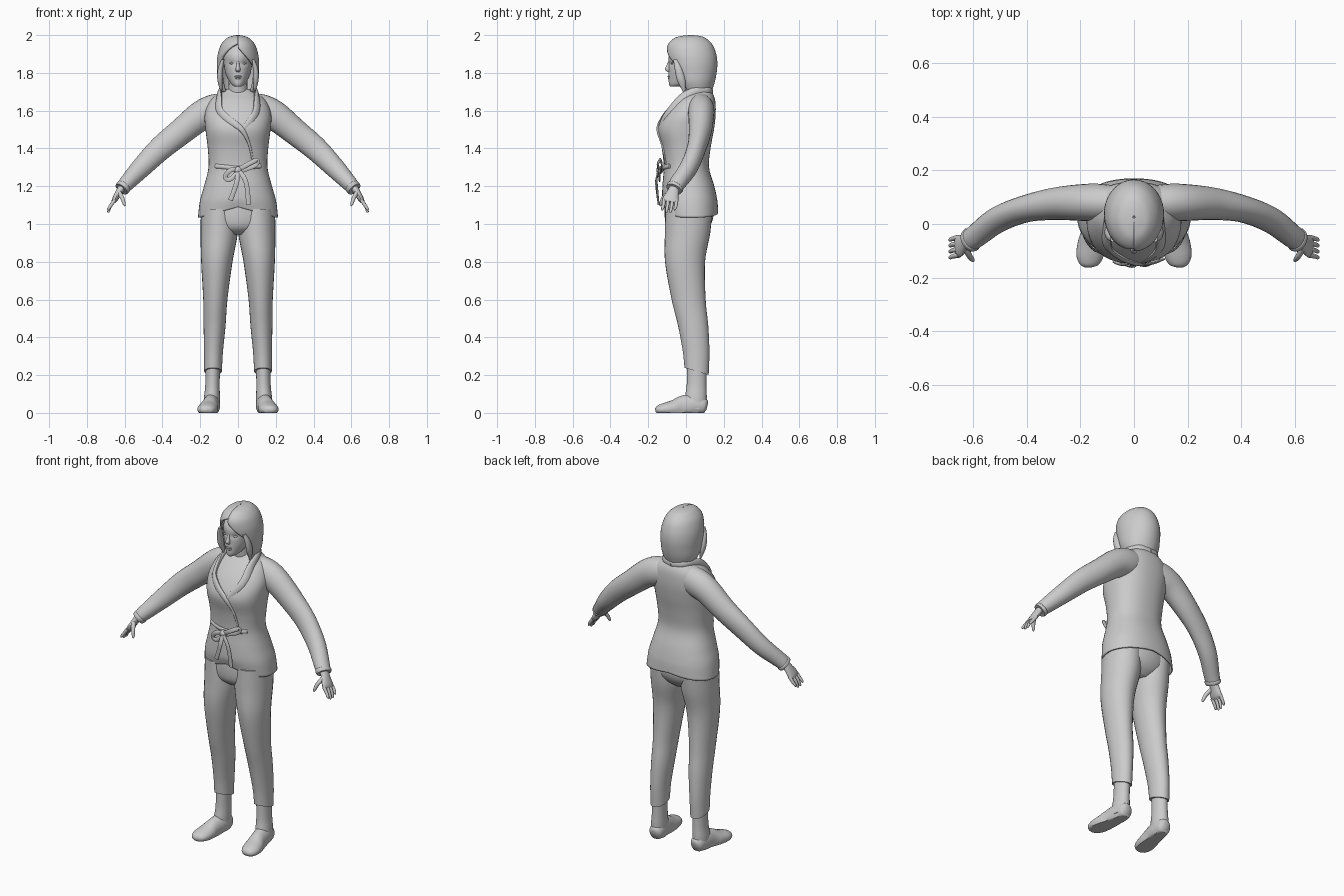
import bpy, bmesh, math
from mathutils import Vector, Matrix

if "Cube" in bpy.data.objects:
    bpy.data.objects.remove(bpy.data.objects["Cube"], do_unlink=True)

# One plain grey for the whole figure
grey = bpy.data.materials.new("plain grey")
grey.use_nodes = True
grey.diffuse_color = (0.6, 0.6, 0.6, 1)
grey.node_tree.nodes["Principled BSDF"].inputs["Base Color"].default_value = grey.diffuse_color
parts = []


def finish(name, bm, mirror=False, shell=0.0):
    """Turn a bmesh into a smooth object, optionally mirrored or thickened."""
    bmesh.ops.recalc_face_normals(bm, faces=bm.faces)
    mesh = bpy.data.meshes.new(name)
    bm.to_mesh(mesh)
    bm.free()
    obj = bpy.data.objects.new(name, mesh)
    bpy.context.collection.objects.link(obj)
    mesh.materials.append(grey)
    if shell:
        mod = obj.modifiers.new("thickness", 'SOLIDIFY')
        mod.thickness = shell
        mod.offset = -1
    if mirror:
        obj.modifiers.new("mirror", 'MIRROR')
    parts.append(obj)
    return obj


def spline(keys, steps):
    """Smooth interpolation through rows of numbers."""
    rows = []
    for i in range(len(keys) - 1):
        a, b, c, d = (keys[max(0, min(len(keys) - 1, i + k))] for k in (-1, 0, 1, 2))
        for s in range(steps):
            t = s / steps
            rows.append([0.5 * (2 * q + (r - p) * t + (2 * p - 5 * q + 4 * r - w) * t * t
                                + (3 * q - p - 3 * r + w) * t ** 3)
                         for p, q, r, w in zip(a, b, c, d)])
    rows.append(list(keys[-1]))
    return rows


def bend(value, power):
    return math.copysign(abs(value) ** (2 / power), value)


def loft(name, keys, ref=None, steps=5, sides=24, power=2, caps=True, gap=None,
         warp=None, mirror=False, shell=0.0):
    """Skin oval rings (x, y, z, radius u, radius v); ref None keeps rings level."""
    rows = spline(keys, steps)
    centres = [Vector(r[:3]) for r in rows]
    bm = bmesh.new()
    rings = []
    for i, row in enumerate(rows):
        c = centres[i]
        u, v = Vector((1, 0, 0)), Vector((0, -1, 0))
        if ref:
            t = (centres[min(i + 1, len(rows) - 1)] - centres[max(i - 1, 0)]).normalized()
            out = Vector((c.x, c.y - 0.05, 0)) if ref == "radial" else Vector(ref)
            v = (out - t * out.dot(t)).normalized()
            u = t.cross(v)
        low, high = gap(c.z) if gap else (0, 0)
        count = sides + 1 if gap else sides
        ring = []
        for k in range(count):
            a = low + (math.tau - low - high) * k / sides
            p = c + u * row[3] * bend(math.sin(a), power) + v * row[4] * bend(math.cos(a), power)
            ring.append(bm.verts.new(warp(p) if warp else p))
        rings.append(ring)
    for lower, upper in zip(rings, rings[1:]):
        for k in range(sides):
            n = (k + 1) % len(lower)
            bm.faces.new((lower[k], lower[n], upper[n], upper[k]))
    if caps:
        bm.faces.new(rings[0])
        bm.faces.new(rings[-1])
    return finish(name, bm, mirror, shell)


def body(rows):
    """Rows of height, half width, front y, back y to level rings."""
    return [(0, (f + b) / 2, z, w, (b - f) / 2) for z, w, f, b in rows]


def ball(name, loc, size, mirror=False):
    bm = bmesh.new()
    bmesh.ops.create_uvsphere(bm, u_segments=16, v_segments=10, radius=1,
                              matrix=Matrix.Translation(loc) @ Matrix.Diagonal((*size, 1)))
    finish(name, bm, mirror)


# Jacket, with a hem that rises at the front opening and a little at the back
JACKET_POWER = 2.3
jacket_rows = body([(1.035, .212, -.112, .17), (1.12, .202, -.125, .166), (1.2, .18, -.125, .15),
                    (1.3, .156, -.118, .122), (1.4, .16, -.128, .13), (1.5, .172, -.148, .148),
                    (1.58, .176, -.115, .157), (1.65, .15, -.06, .155), (1.69, .105, -.015, .142),
                    (1.715, .065, .01, .12)])


def hem(p):
    fade = max(0, 1 - (p.z - 1.035) / 0.1) * max(0, 1 - abs(p.x) / 0.2)
    p.z += fade * (0.055 if p.y < 0 else 0.025)
    return p


loft("jacket", jacket_rows, sides=48, power=JACKET_POWER, caps=False, warp=hem, shell=0.008)


def on_chest(x, z, width, thick):
    """A ribbon ring lying on the front of the jacket."""
    for a, b in zip(jacket_rows, jacket_rows[1:]):
        if a[2] <= z <= b[2]:
            t = (z - a[2]) / (b[2] - a[2])
            cy, w, r = (a[k] + (b[k] - a[k]) * t for k in (1, 3, 4))
            curve = max(0, 1 - abs(x / w) ** JACKET_POWER) ** (1 / JACKET_POWER)
            return (x, cy - r * curve, z, width, thick)


# Shawl collar: each half runs from the nape to the crossing, one continues as the edge
for side, name in ((1, "left_collar"), (-1, "right_collar")):
    path = [(0, .132, 1.7, .022, .012), (side * .06, .115, 1.705, .022, .012),
            (side * .092, .05, 1.7, .024, .013), (side * .1, -.02, 1.665, .026, .013),
            on_chest(side * .098, 1.6, .024, .012)]
    if side > 0:
        path += [on_chest(.07, 1.55, .02, .01), on_chest(.03, 1.505, .01, .004)]
    else:
        path += [on_chest(-.05, 1.55, .022, .012), on_chest(.02, 1.5, .014, .009),
                 on_chest(.06, 1.42, .007, .006), on_chest(.08, 1.32, .005, .004)]
    loft(name, path, ref="radial", sides=12)

# Sash with bow
loft("sash", [on_chest(x, 1.295 + abs(x) * .1, .012, .008) for x in (-.12, -.06, 0, .06, .12)],
     ref="radial", sides=10)
ball("sash_knot", (0, -.138, 1.285), (.022, .018, .02))
bow = {
    "left_bow_loop": [(0, -.14, 1.285), (.05, -.15, 1.315), (.1, -.135, 1.338), (.09, -.128, 1.31),
                      (.01, -.135, 1.28)],
    "right_bow_loop": [(0, -.14, 1.29), (-.04, -.152, 1.285), (-.068, -.142, 1.25),
                       (-.045, -.14, 1.235), (0, -.14, 1.275)],
    "left_sash_tail": [(0, -.145, 1.285), (.035, -.155, 1.24), (.05, -.152, 1.18), (.055, -.145, 1.1)],
    "right_sash_tail": [(0, -.145, 1.285), (-.005, -.158, 1.23), (-.02, -.155, 1.18),
                        (-.04, -.148, 1.125)],
}
for name, path in bow.items():
    loft(name, [(*p, .013, .005) for p in path], ref=(0, -1, 0), sides=10)

# Sleeves with cuffs
ACROSS = (0, 1, 0)
loft("sleeves", [(.05, .075, 1.62, .075, .065), (.13, .08, 1.602, .083, .07),
                 (.2, .08, 1.57, .078, .068), (.3, .075, 1.49, .07, .06),
                 (.41, .055, 1.4, .064, .05), (.51, .015, 1.3, .054, .048),
                 (.59, -.045, 1.215, .042, .044), (.615, -.062, 1.187, .036, .042)],
     ref=ACROSS, mirror=True)
loft("cuffs", [(.603, -.054, 1.2, .036, .042), (.608, -.058, 1.194, .041, .047),
               (.617, -.064, 1.184, .038, .043)], ref=ACROSS, mirror=True)

# Hands
loft("palms", [(.61, -.06, 1.2, .021, .026), (.632, -.07, 1.165, .018, .032),
               (.652, -.082, 1.13, .015, .042), (.662, -.086, 1.115, .009, .036)],
     ref=ACROSS, sides=16, mirror=True)
for i, name in enumerate(("index", "middle", "ring", "little")):
    y = -.116 + i * .022
    short = .012 if i in (0, 3) else 0
    loft(name + "_fingers", [(.652, y, 1.128, .01, .01), (.674, y - .004, 1.097, .009, .009),
                             (.686, y - .009, 1.067 + short, .007, .007),
                             (.687, y - .01, 1.06 + short, .002, .002)],
         ref=ACROSS, sides=10, steps=4, mirror=True)
loft("thumbs", [(.63, -.088, 1.168, .013, .013), (.613, -.12, 1.138, .011, .011),
                (.602, -.134, 1.105, .008, .008), (.6, -.136, 1.094, .002, .002)],
     ref=ACROSS, sides=10, steps=4, mirror=True)

# Trousers
loft("pelvis", body([(.945, .07, -.06, .08), (.98, .16, -.1, .12), (1.04, .192, -.113, .145),
                     (1.15, .18, -.11, .14)]), sides=32)


def ankle_hem(p):
    p.z -= max(0, 1 - (p.z - 0.22) / 0.06) * (p.y - 0.055) * 0.3 if p.z < 0.28 else 0
    return p


loft("trouser_legs", [(.1, .015, 1.08, .096, .125), (.1, .008, .95, .098, .12),
                      (.112, -.005, .8, .083, .106), (.12, .014, .6, .064, .09),
                      (.124, .038, .46, .058, .08), (.13, .054, .32, .05, .07),
                      (.132, .056, .22, .047, .064)], warp=ankle_hem, sides=28, mirror=True)


# Boots: ankle shaft and foot, flattened on the ground
def ground(p):
    p.z = max(0, p.z)
    return p


loft("boot_shafts", [(.133, .057, .27, .038, .052), (.135, .056, .15, .038, .052),
                     (.138, .052, .08, .042, .058), (.14, .05, .02, .042, .056)], mirror=True)
loft("boot_feet", [(.135, .112, .035, .02, .018), (.136, .095, .038, .045, .038),
                   (.14, .04, .04, .06, .045), (.148, -.02, .03, .06, .045),
                   (.157, -.07, .022, .045, .052), (.166, -.12, .018, .033, .05),
                   (.171, -.15, .016, .022, .035), (.172, -.162, .015, .008, .012)],
     ref=(1, 0, 0), warp=ground, mirror=True)

# Neck and face
loft("neck", [(0, .055, 1.64, .062, .055), (0, .04, 1.7, .05, .05), (0, .035, 1.8, .05, .055)])


def eye_sockets(p):
    if p.y < 0:
        p.y += 0.007 * math.exp(-((abs(p.x) - .032) / .018) ** 2 - ((p.z - 1.852) / .014) ** 2)
    return p


loft("head", body([(1.727, .016, -.083, -.035), (1.74, .035, -.09, .02), (1.77, .055, -.092, .08),
                   (1.8, .067, -.092, .1), (1.85, .075, -.092, .12), (1.9, .077, -.088, .125),
                   (1.95, .06, -.055, .1)]), sides=48, steps=7, warp=eye_sockets)
loft("nose", [(0, -.086, 1.868, .005, .005), (0, -.093, 1.842, .008, .009),
              (0, -.097, 1.818, .013, .014), (0, -.09, 1.804, .009, .006)], sides=14)
ball("eyes", (.032, -.073, 1.851), (.014, .008, .006), mirror=True)
ball("upper_lip", (0, -.089, 1.781), (.02, .008, .005))
ball("lower_lip", (0, -.088, 1.772), (.017, .008, .006))


# Hair: a shell open over the face, with a fringe swept to the left
def face_opening(z):
    left, right = (0.95 * min(1, max(0, (top - z) / depth)) ** power
                   for top, depth, power in ((1.935, .11, 1), (1.955, .08, .6)))
    return left, right


loft("hair", body([(1.7, .088, -.025, .135), (1.75, .105, -.06, .152), (1.8, .11, -.08, .162),
                   (1.85, .112, -.093, .166), (1.9, .107, -.102, .16), (1.95, .09, -.096, .14),
                   (1.984, .06, -.062, .105), (1.996, .03, -.02, .07), (2, .004, .02, .03)]),
     sides=48, gap=face_opening, caps=False, shell=0.012)

# Front locks beside the face
loft("front_locks", [(.08, -.055, 1.87, .008, .012), (.093, -.04, 1.82, .014, .02),
                     (.095, -.025, 1.76, .014, .022), (.088, -.01, 1.7, .004, .006)],
     sides=12, mirror=True)

# Smooth shading with sharp edges kept
bpy.ops.object.select_all(action='DESELECT')
for obj in parts:
    obj.select_set(True)
bpy.context.view_layer.objects.active = parts[0]
bpy.ops.object.shade_smooth_by_angle(angle=math.radians(45))
